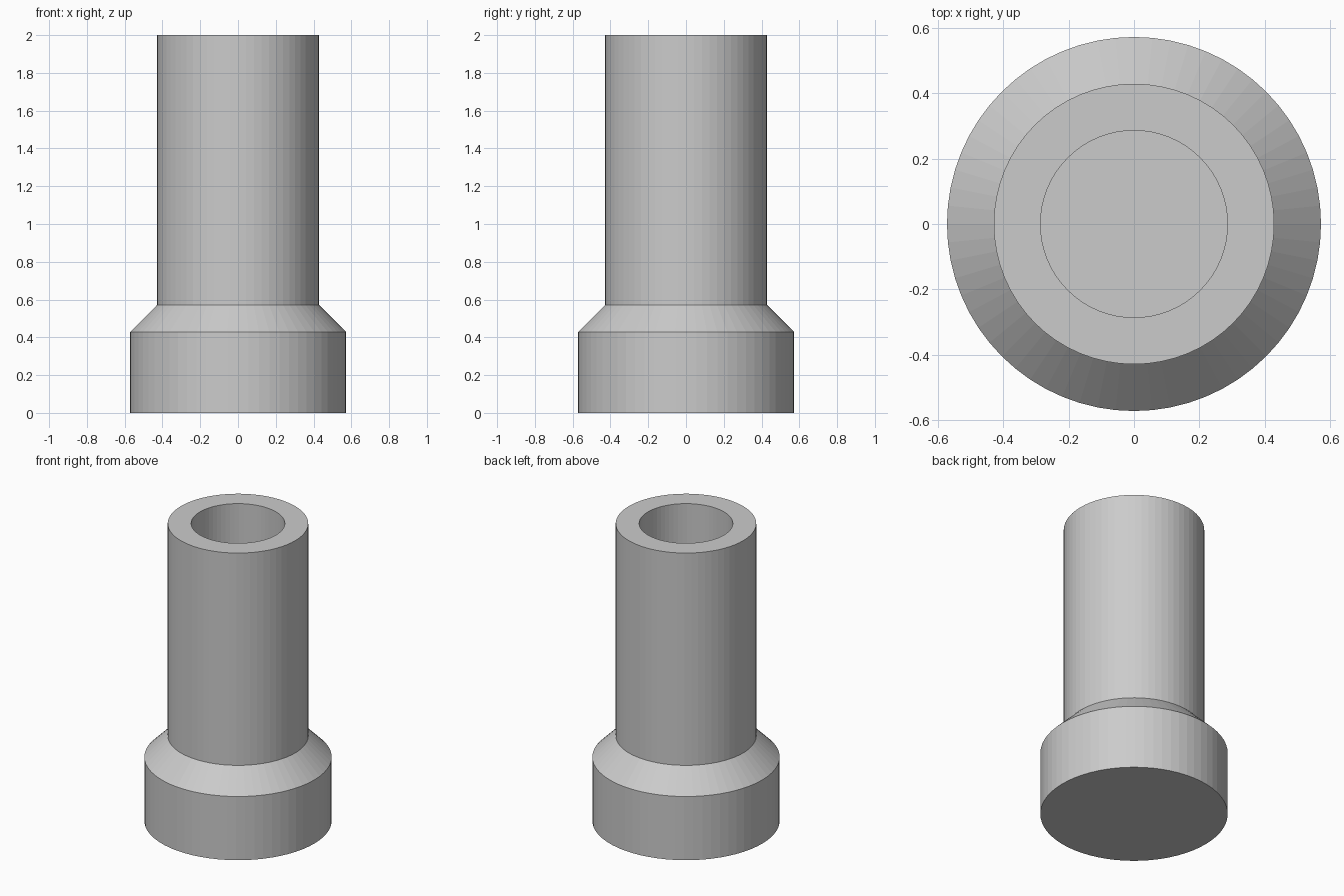
import bpy
import bmesh
import math

# Remove the default cube
cube = bpy.data.objects.get("Cube")
if cube:
    bpy.data.objects.remove(cube, do_unlink=True)

# Plain grey finish
grey = bpy.data.materials.new("light_grey")
grey.use_nodes = True
colour = (0.6, 0.6, 0.6, 1)
grey.diffuse_color = colour
grey.node_tree.nodes["Principled BSDF"].inputs["Base Color"].default_value = colour

# Proportions in one module: the total height is 14 modules
U = 2 / 14
SEGMENTS = 64


def lathe(name, profile, material):
    """Spin a (radius, height) profile around z."""
    bm = bmesh.new()
    verts = [bm.verts.new((r * U, 0, z * U)) for r, z in profile]
    edges = [bm.edges.new(pair) for pair in zip(verts, verts[1:])]
    bmesh.ops.spin(bm, geom=verts + edges, cent=(0, 0, 0), axis=(0, 0, 1),
                   angle=math.tau, steps=SEGMENTS, use_duplicate=False)
    bmesh.ops.remove_doubles(bm, verts=bm.verts, dist=0.0001)
    bmesh.ops.recalc_face_normals(bm, faces=bm.faces)
    mesh = bpy.data.meshes.new(name)
    bm.to_mesh(mesh)
    bm.free()
    mesh.materials.append(material)
    obj = bpy.data.objects.new(name, mesh)
    bpy.context.collection.objects.link(obj)
    return obj


# Wide foot, sloped shoulder, tall tube and blind bore
lathe("flanged_tube",
      [(0, 0), (4, 0), (4, 3), (3, 4), (3, 14), (2, 14), (2, 3), (0, 3)],
      grey)
